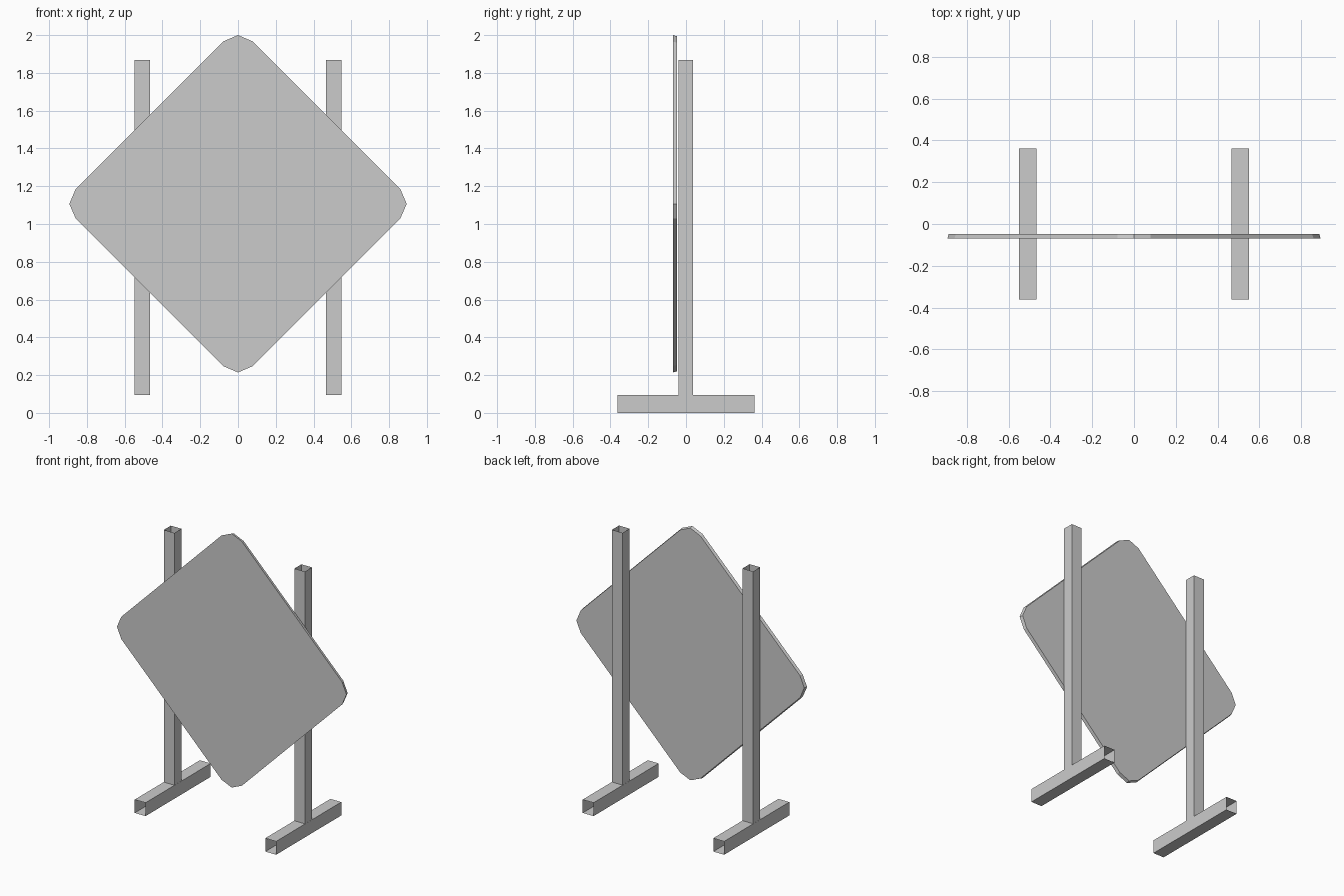
import bpy
from mathutils import Vector

if "Cube" in bpy.data.objects:
    bpy.data.objects.remove(bpy.data.objects["Cube"])


def make_mesh(name, verts, faces):
    me = bpy.data.meshes.new(name)
    me.from_pydata(verts, [], faces)
    me.update()
    ob = bpy.data.objects.new(name, me)
    bpy.context.collection.objects.link(ob)
    return ob


def open_tube(name, lo, hi, axis):
    """Square open-ended thin tube filling the box lo..hi along an axis."""
    a, b = [i for i in range(3) if i != axis]
    if axis == 1:
        a, b = b, a
    verts = []
    for end in (lo, hi):
        for u, v in ((lo, lo), (hi, lo), (hi, hi), (lo, hi)):
            p = Vector((0, 0, 0))
            p[axis], p[a], p[b] = end[axis], u[a], v[b]
            verts.append(p)
    faces = [(i, (i + 1) % 4, (i + 1) % 4 + 4, i + 4) for i in range(4)]
    return make_mesh(name, verts, faces)


# Two stands: upright post on a foot
for side, x in (("left", -0.508), ("right", 0.508)):
    open_tube(side + "_post", (x - 0.041, -0.04, 0.094), (x + 0.041, 0.038, 1.868), 2)
    open_tube(side + "_foot", (x - 0.042, -0.362, 0.0), (x + 0.042, 0.362, 0.094), 1)

# Diamond sign panel: one blunted corner turned four times
corner = [Vector((0.079, 0.859)), Vector((0.0, 0.893)), Vector((-0.079, 0.859))]
outline = []
for k in range(4):
    for p in corner:
        x, z = p
        for _ in range(k):
            x, z = -z, x
        outline.append((x, z))
n = len(outline)
verts = [(x * s, y, 1.107 + z * s)
         for y, s in ((-0.07, 1.0), (-0.048, 0.993)) for x, z in outline]
# Outline runs anticlockwise from the front
faces = [tuple(range(n))[::1], tuple(range(2 * n - 1, n - 1, -1))]
faces += [(i, i + n, (i + 1) % n + n, (i + 1) % n) for i in range(n)]
make_mesh("sign_panel", verts, faces)
